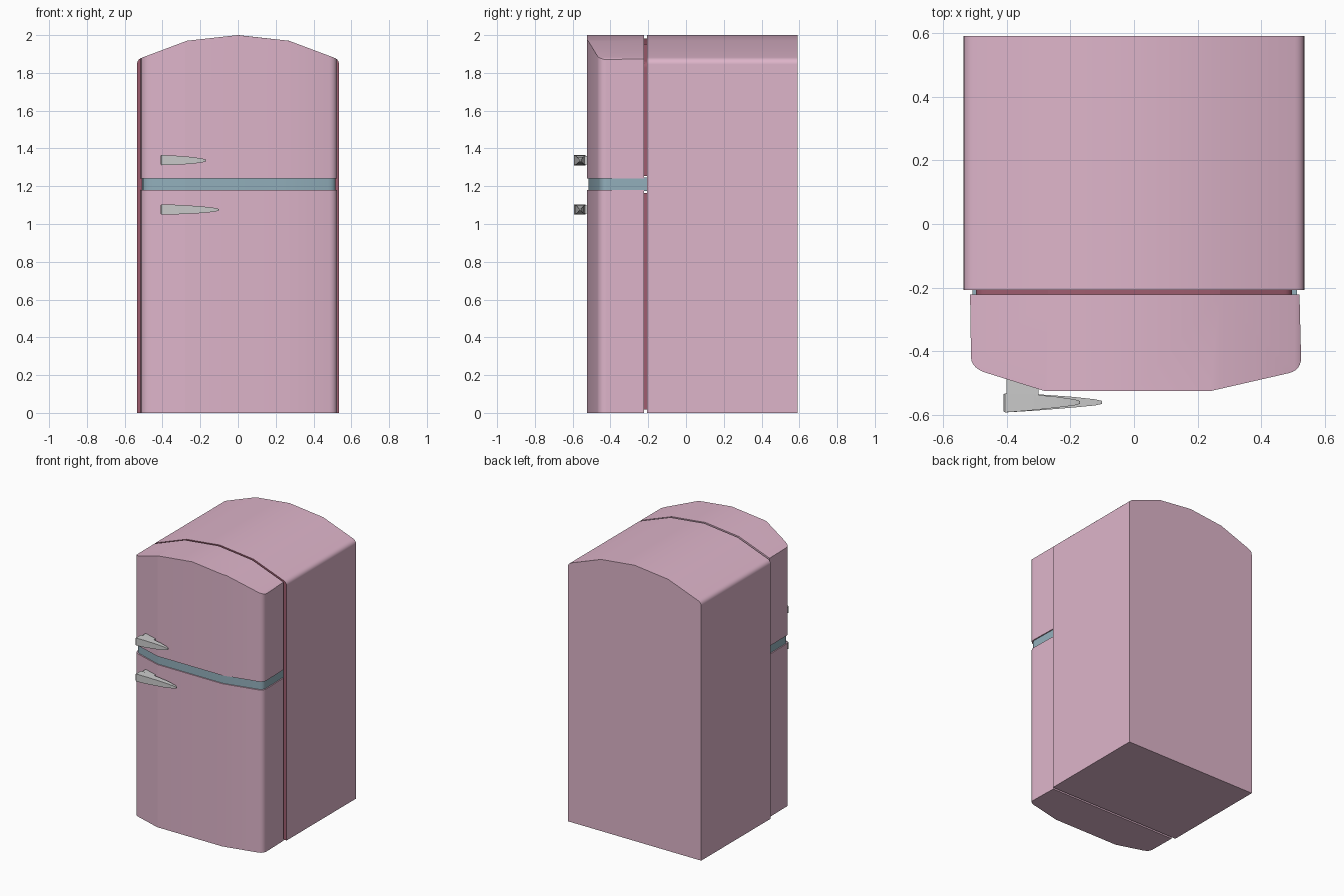
import bpy, bmesh, math
from mathutils import Vector

if "Cube" in bpy.data.objects:
    bpy.data.objects.remove(bpy.data.objects["Cube"])


def material(name, rgb):
    m = bpy.data.materials.new(name)
    m.diffuse_color = (*rgb, 1)
    m.use_nodes = True
    m.node_tree.nodes["Principled BSDF"].inputs["Base Color"].default_value = m.diffuse_color
    return m


PINK = material("pink_enamel", (0.73, 0.46, 0.59))
RED = material("dark_red_seal", (0.35, 0.11, 0.16))
BLUE = material("blue_trim", (0.29, 0.43, 0.50))


def curve(p0, c, p1, n=6):
    """Rounded corner from p0 to p1 around control point c."""
    out = []
    for i in range(n + 1):
        t = i / n
        out.append(tuple((1 - t) ** 2 * a + 2 * t * (1 - t) * b + t * t * d
                         for a, b, d in zip(p0, c, p1)))
    return out


def prism(pts, a, b, axis):
    """Extrude a 2D outline from a to b along y or z."""
    put = (lambda p, h: (p[0], h, p[1])) if axis == 'y' else (lambda p, h: (p[0], p[1], h))
    bm = bmesh.new()
    lo = [bm.verts.new(put(p, a)) for p in pts]
    hi = [bm.verts.new(put(p, b)) for p in pts]
    bm.faces.new(lo)
    bm.faces.new(hi)
    for i in range(len(pts)):
        j = (i + 1) % len(pts)
        bm.faces.new((lo[i], lo[j], hi[j], hi[i]))
    bmesh.ops.recalc_face_normals(bm, faces=bm.faces)
    return bm


def finish(name, bm, mats=(), angle=16):
    bmesh.ops.recalc_face_normals(bm, faces=bm.faces)
    me = bpy.data.meshes.new(name)
    bm.to_mesh(me)
    bm.free()
    for m in mats:
        me.materials.append(m)
    ob = bpy.data.objects.new(name, me)
    bpy.context.collection.objects.link(ob)
    bpy.context.view_layer.objects.active = ob
    for o in bpy.context.selected_objects:
        o.select_set(False)
    ob.select_set(True)
    bpy.ops.object.shade_smooth_by_angle(angle=math.radians(angle))
    mod = ob.modifiers.new("weighted", 'WEIGHTED_NORMAL')
    mod.keep_sharp = True
    return ob


def arch(w, base, drop=0.0):
    """Front outline with an arched, faceted top."""
    right = curve((w, 1.845 - drop), (w, 1.872 - drop), (w - 0.03, 1.882 - drop))
    right.append((0.27, 1.97 - drop))
    left = [(-x, z) for x, z in reversed(right)]
    return [(w, base)] + right + [(0, 2.0 - drop)] + left + [(-w, base)]


def plan(inset=0.0, back=-0.222):
    """Door outline seen from above."""
    d = inset
    return ([(0.52 - d, back)]
            + curve((0.525 - d, -0.42), (0.525 - d, -0.46 + d), (0.485 - d, -0.469 + d))
            + [(0.24, -0.525 + d), (-0.28, -0.525 + d)]
            + curve((-0.46 + d, -0.469 + d), (-0.51 + d, -0.455 + d), (-0.512 + d, -0.42))
            + [(-0.515 + d, back)])


# cabinet, with the frame around the doors in dark red
bm = prism(arch(0.535, 0), -0.207, 0.59, 'y')
for f in bm.faces:
    if f.normal.y < -0.9:
        f.material_index = 1
finish("cabinet", bm, (PINK, RED))

# door seals
finish("upper_seal", prism(arch(0.497, 1.255, 0.018), -0.226, -0.205, 'y'), (RED,))
finish("lower_seal", prism([(-0.497, 0.018), (0.497, 0.018), (0.497, 1.165), (-0.497, 1.165)],
                           -0.226, -0.205, 'y'), (RED,))

# lower door and blue trim band
finish("lower_door", prism(plan(), 0, 1.18, 'z'), (PINK,))
finish("trim_band", prism(plan(0.008, -0.205), 1.175, 1.245, 'z'), (BLUE,))

# upper door, trimmed to the arched top
bm = prism(plan(), 1.24, 2.1, 'z')
top = arch(0.535, 0)[1:-1]
for p, q in zip(top, top[1:]):
    n = Vector((p[1] - q[1], 0, q[0] - p[0])).normalized()
    if n.z < 0:
        n = -n
    r = bmesh.ops.bisect_plane(bm, geom=bm.verts[:] + bm.edges[:] + bm.faces[:], dist=1e-6,
                               plane_co=(p[0], 0, p[1]), plane_no=n, clear_outer=True)
    cut = [e for e in r['geom_cut'] if isinstance(e, bmesh.types.BMEdge)]
    if any(e.is_boundary for e in bm.edges):
        bmesh.ops.holes_fill(bm, edges=[e for e in bm.edges if e.is_boundary], sides=0)
finish("upper_door", bm, (PINK,))


# handles: tapered grip on a stubby post
def handle(name, tip, z):
    length = tip + 0.41
    # position along grip, front y, back y, half height
    rings = [(0, -0.588, -0.535, 0.023), (0.02, -0.592, -0.532, 0.027),
             (0.3, -0.587, -0.534, 0.025), (0.7, -0.577, -0.543, 0.018),
             (0.93, -0.570, -0.551, 0.010), (1, -0.565, -0.556, 0.004)]
    bm = bmesh.new()
    loops = []
    for t, y0, y1, h in rings:
        x, zc = -0.41 + t * length, z - 0.002 * t
        loops.append([bm.verts.new(c) for c in ((x, y0, zc - h), (x, y1, zc - h),
                                                (x, y1, zc + h), (x, y0, zc + h))])
    for a, b in zip(loops, loops[1:]):
        for i in range(4):
            j = (i + 1) % 4
            bm.faces.new((a[i], a[j], b[j], b[i]))
    bm.faces.new(loops[0])
    bm.faces.new(loops[-1])
    finish(name, bm)
    post = [(-0.40, -0.545), (-0.30, -0.545), (-0.30, -0.515), (-0.32, -0.50), (-0.40, -0.475)]
    finish(name + "_post", prism(post, z - 0.022, z + 0.022, 'z'))


handle("upper_handle", -0.17, 1.338)
handle("lower_handle", -0.10, 1.077)
